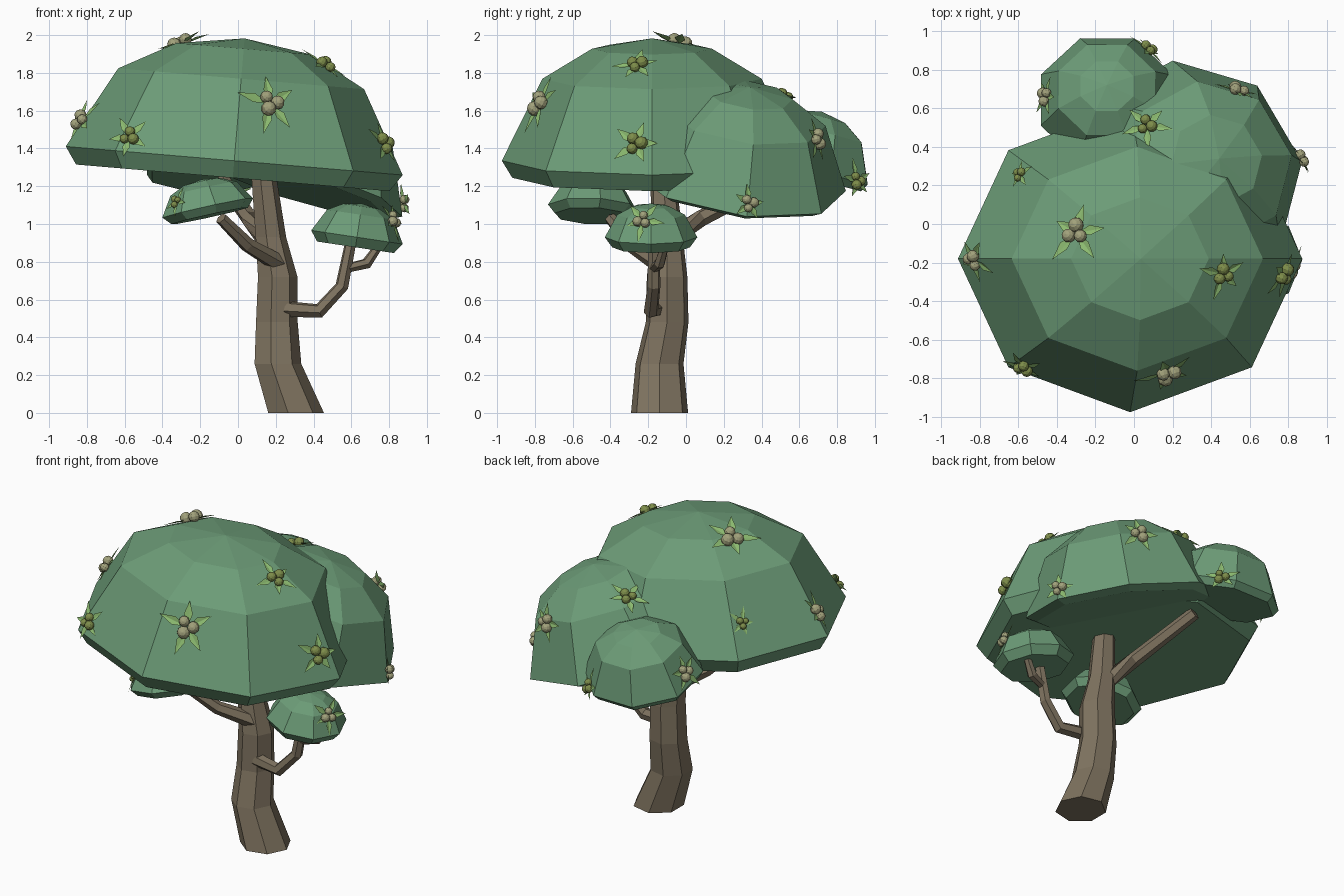
import bpy, bmesh, math, random
from mathutils import Vector, Matrix
from mathutils.bvhtree import BVHTree

if "Cube" in bpy.data.objects:
    bpy.data.objects.remove(bpy.data.objects["Cube"])

random.seed(4)
UP = Vector((0, 0, 1))


def material(name, rgb):
    m = bpy.data.materials.new(name)
    m.diffuse_color = (*rgb, 1)
    m.use_nodes = True
    m.node_tree.nodes["Principled BSDF"].inputs["Base Color"].default_value = m.diffuse_color
    return m


GREEN = material("foliage", (0.15, 0.33, 0.185))
BARK = material("bark", (0.21, 0.17, 0.115))
LEAF = material("leaf", (0.26, 0.49, 0.16))
PALE = material("pale_fruit", (0.36, 0.36, 0.20))
OLIVE = material("olive_fruit", (0.21, 0.27, 0.07))


def finish(bm, name, mats):
    bmesh.ops.recalc_face_normals(bm, faces=bm.faces)
    me = bpy.data.meshes.new(name)
    bm.to_mesh(me)
    bm.free()
    for m in mats:
        me.materials.append(m)
    ob = bpy.data.objects.new(name, me)
    bpy.context.collection.objects.link(ob)
    return ob


def skin(bm, rings):
    for a, b in zip(rings, rings[1:]):
        for i in range(len(a)):
            j = (i + 1) % len(a)
            bm.faces.new((a[i], a[j], b[j], b[i]))


# Leafy domes: eight-sided caps with an inset lip and flat underside
DOME = [(1, 0), (0.73, 0.67), (0.40, 0.915)]
tree_bvhs = []


def dome(name, centre, rx, ry, h, slope, phase, lip):
    bm = bmesh.new()
    q = UP.rotation_difference(Vector((-slope[0], -slope[1], 1)))
    place = lambda v: Vector(centre) + q @ Vector(v)
    rings = []
    for r, z in [lip] + DOME:
        ring = []
        for i in range(8):
            a = math.radians(phase + 45 * i)
            ring.append(bm.verts.new(place((rx * r * math.cos(a), ry * r * math.sin(a), h * z))))
        rings.append(ring)
    skin(bm, rings)
    bm.faces.new(rings[0][::-1])
    top = bm.verts.new(place((0, 0, h)))
    for i in range(8):
        bm.faces.new((rings[-1][i], rings[-1][(i + 1) % 8], top))
    bmesh.ops.recalc_face_normals(bm, faces=bm.faces)
    tree_bvhs.append(BVHTree.FromBMesh(bm))
    finish(bm, name, [GREEN])


dome("main_canopy", (-0.02, -0.18, 1.335), 0.895, 0.795, 0.65, (-0.085, 0), 0, (0.93, -0.14))
dome("back_right_canopy", (0.285, 0.265, 1.235), 0.62, 0.59, 0.52, (-0.32, -0.15), 7, (0.9, -0.06))
dome("back_canopy", (-0.14, 0.64, 1.295), 0.37, 0.36, 0.31, (0.0, -0.27), 22, (0.92, -0.14))
dome("front_low_canopy", (-0.16, -0.495, 1.085), 0.25, 0.24, 0.155, (0.22, -0.04), 10, (0.84, -0.28))
dome("right_low_canopy", (0.63, -0.185, 0.93), 0.245, 0.245, 0.18, (-0.15, 0), 0, (0.84, -0.3))


# Trunk and branches: faceted tubes through (x, y, z, radius) points
def tube(name, pts, sides, level=False):
    bm = bmesh.new()
    p = [Vector(v[:3]) for v in pts]
    rings = []
    for k, c in enumerate(p):
        t = (p[min(k + 1, len(p) - 1)] - p[max(k - 1, 0)]).normalized()
        if level:
            t = UP
        u = Vector((0, 1, 0)) if abs(t.y) < 0.8 else Vector((1, 0, 0))
        u = (u - t * u.dot(t)).normalized()
        w = t.cross(u)
        ring = []
        for i in range(sides):
            a = math.tau * (i + 0.25) / sides
            ring.append(bm.verts.new(c + (u * math.cos(a) + w * math.sin(a)) * pts[k][3]))
        rings.append(ring)
    skin(bm, rings)
    bm.faces.new(rings[0])
    bm.faces.new(rings[-1])
    finish(bm, name, [BARK])


tube("trunk", [(0.30, -0.14, 0, 0.155), (0.205, -0.14, 0.26, 0.13), (0.20, -0.10, 0.48, 0.116),
               (0.205, -0.10, 0.72, 0.11), (0.17, -0.10, 0.93, 0.085), (0.135, -0.12, 1.24, 0.07)], 7, True)
tube("right_branch", [(0.25, -0.16, 0.55, 0.043), (0.43, -0.185, 0.54, 0.04),
                      (0.55, -0.17, 0.67, 0.036), (0.60, -0.17, 0.92, 0.03)], 6)
tube("right_twig", [(0.57, -0.17, 0.765, 0.025), (0.68, -0.14, 0.79, 0.03), (0.75, -0.11, 0.89, 0.022)], 6)
tube("front_branch", [(0.22, -0.14, 0.79, 0.05), (0.05, -0.29, 0.89, 0.04), (-0.09, -0.40, 1.03, 0.032)], 6)
tube("back_branch", [(0.15, -0.10, 0.91, 0.05), (0.06, 0.08, 1.03, 0.045), (-0.08, 0.47, 1.23, 0.04)], 6)


# Fruit clusters: a star of pointed leaves with three fruits, seated on the nearest dome
def cluster(k, pos, size, fruit):
    hits = [b.find_nearest(Vector(pos)) for b in tree_bvhs]
    loc, nor = min(hits, key=lambda h: h[3])[:2]
    spin = Matrix.Rotation(random.uniform(0, math.tau), 4, "Z")
    m = Matrix.Translation(loc) @ UP.rotation_difference(nor).to_matrix().to_4x4() @ spin
    bm = bmesh.new()
    for i in range(5):
        a = math.tau * i / 5 + random.uniform(-0.2, 0.2)
        length = size * random.uniform(0.8, 1.2)
        turn = m @ Matrix.Rotation(a, 4, "Z")
        v = [bm.verts.new(turn @ Vector((x * length, y * size, z * size))) for x, y, z in
             ((0.05, 0, 0.05), (0.5, -0.17, 0.1), (1, 0, 0.06), (0.5, 0.17, 0.1), (0.5, 0, 0.05))]
        for a, b in ((0, 1), (1, 2), (2, 3), (3, 0)):
            bm.faces.new((v[a], v[b], v[4]))
    for i in range(3):
        a = math.tau * i / 3
        r = size * (0.25, 0.23, 0.21)[i]
        at = m @ Matrix.Translation((0.24 * size * math.cos(a), 0.24 * size * math.sin(a), 0.15 * size))
        old = set(bm.faces)
        bmesh.ops.create_uvsphere(bm, u_segments=10, v_segments=6, radius=r, matrix=at)
        for f in set(bm.faces) - old:
            f.material_index = 1
    finish(bm, f"fruit_cluster_{k}", [LEAF, fruit])


spots = [(-0.31, -0.04, 1.97, 0.16, PALE), (0.46, -0.26, 1.84, 0.13, OLIVE),
         (0.19, -0.82, 1.66, 0.16, PALE), (-0.58, -0.76, 1.47, 0.12, OLIVE),
         (-0.88, -0.20, 1.58, 0.13, PALE), (0.81, -0.28, 1.44, 0.14, OLIVE),
         (-0.62, 0.27, 1.60, 0.09, OLIVE), (0.06, 0.52, 1.70, 0.12, OLIVE),
         (0.54, 0.70, 1.45, 0.13, PALE), (0.88, 0.34, 1.11, 0.11, PALE),
         (0.10, 0.93, 1.23, 0.11, OLIVE), (-0.43, 0.66, 1.36, 0.12, PALE),
         (-0.33, -0.62, 1.12, 0.08, OLIVE), (0.82, -0.23, 1.02, 0.11, PALE)]
for k, (x, y, z, s, f) in enumerate(spots):
    cluster(k + 1, (x, y, z), s, f)
